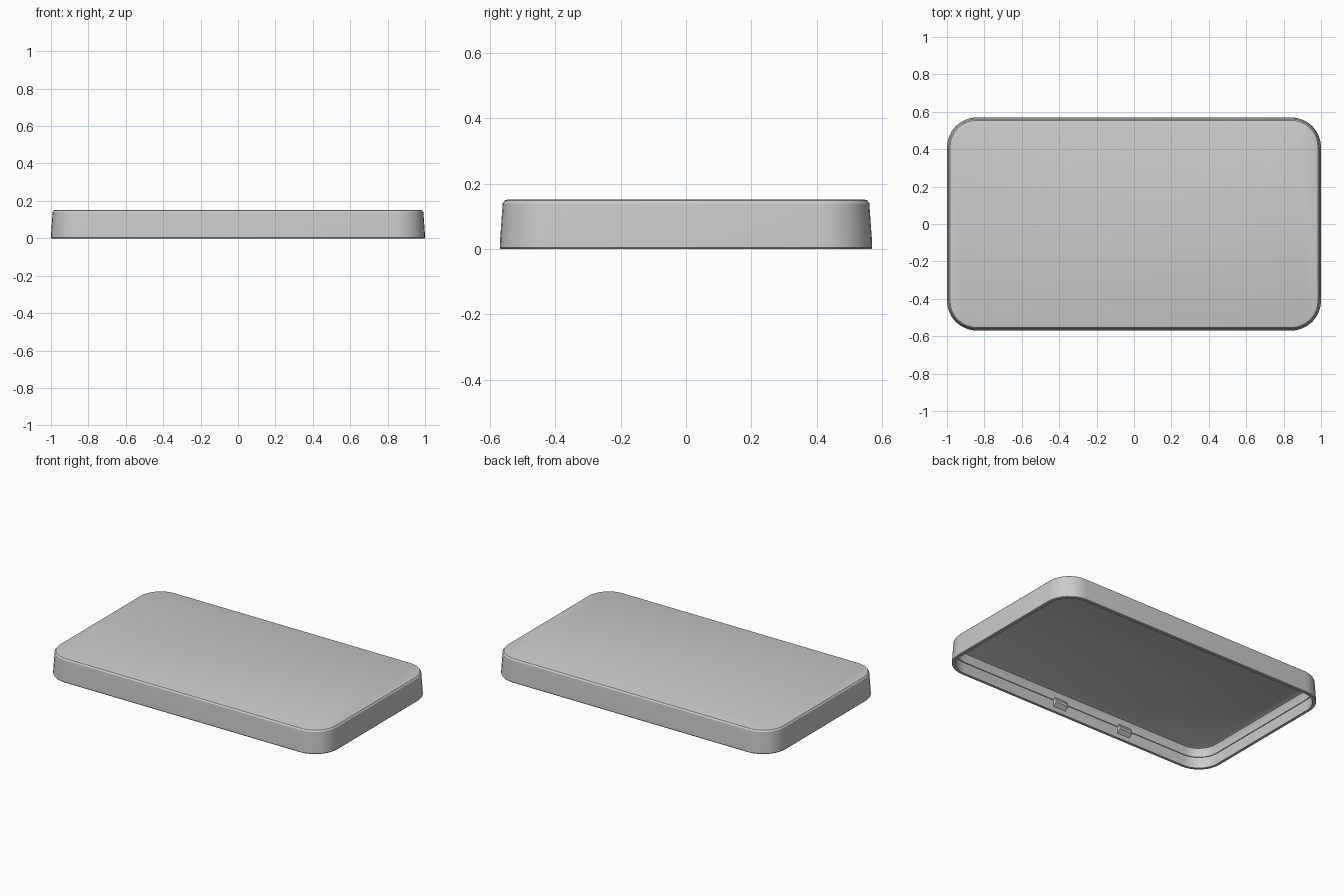
import bpy, bmesh, math

if "Cube" in bpy.data.objects:
    bpy.data.objects.remove(bpy.data.objects["Cube"])

HX, HY, R, SEG = 1.0, 0.57, 0.16, 8


def outline(inset):
    """Rounded rectangle, shrunk evenly by inset."""
    r = R - inset
    pts = []
    for i, (sx, sy) in enumerate([(1, 1), (-1, 1), (-1, -1), (1, -1)]):
        for k in range(SEG + 1):
            a = math.pi / 2 * (i + k / SEG)
            pts.append((sx * (HX - R) + r * math.cos(a),
                        sy * (HY - R) + r * math.sin(a)))
    return pts


def finish(name, bm, smooth=False):
    bmesh.ops.recalc_face_normals(bm, faces=bm.faces)
    me = bpy.data.meshes.new(name)
    bm.to_mesh(me)
    bm.free()
    ob = bpy.data.objects.new(name, me)
    bpy.context.collection.objects.link(ob)
    if smooth:
        bpy.ops.object.select_all(action='DESELECT')
        ob.select_set(True)
        bpy.context.view_layer.objects.active = ob
        bpy.ops.object.shade_smooth_by_angle(angle=math.radians(30))
    return ob


# Hollow cover: (inset, z) from outer top, down the wall, round the rim, up inside
profile = [(0.026, 0.152), (0.016, 0.149), (0.009, 0.140), (0.001, 0.03), (0.0, 0.004),
           (0.003, 0.0), (0.020, 0.0), (0.022, 0.003), (0.022, 0.07), (0.027, 0.07),
           (0.030, 0.112), (0.036, 0.124), (0.050, 0.130)]
bm = bmesh.new()
rings = [[bm.verts.new((x, y, z)) for x, y in outline(d)] for d, z in profile]
n = len(rings[0])
for a, b in zip(rings, rings[1:]):
    for i in range(n):
        j = (i + 1) % n
        bm.faces.new((a[i], a[j], b[j], b[i]))
bm.faces.new(rings[0])
bm.faces.new(rings[-1])
finish("cover_shell", bm, True)


def clip(name, x, side, w=0.045):
    """Wedge snap clip on the inside of a long wall."""
    section = [(0.018, 0.025), (0.045, 0.05), (0.045, 0.065), (0.024, 0.095)]
    bm = bmesh.new()
    ends = [[bm.verts.new((x + s * w, side * (HY - d), z)) for d, z in section]
            for s in (-1, 1)]
    for e in ends:
        bm.faces.new(e)
    for i in range(4):
        j = (i + 1) % 4
        bm.faces.new((ends[0][i], ends[0][j], ends[1][j], ends[1][i]))
    finish(name, bm)


# Snap clips
for side, label in ((-1, "front"), (1, "back")):
    for i, x in enumerate((-0.38, 0.11)):
        clip(f"{label}_clip_{i + 1}", x, side)
